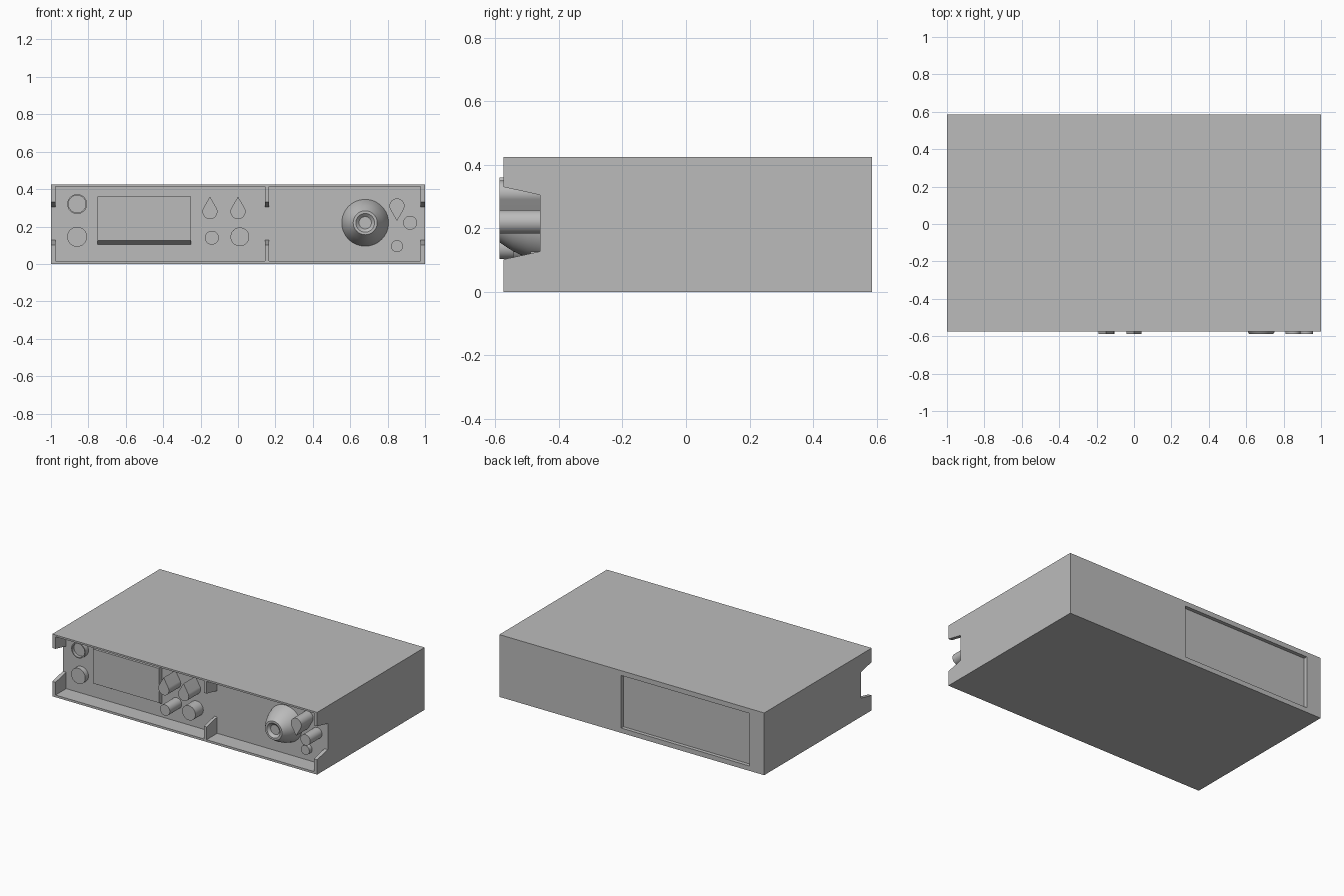
import bpy, bmesh, math
from mathutils import Vector, Matrix

cube = bpy.data.objects.get("Cube")
if cube:
    bpy.data.objects.remove(cube, do_unlink=True)

FRONT, PANEL, BACK = -0.575, -0.46, 0.585

grey = bpy.data.materials.new("plain grey")
grey.use_nodes = True
grey.diffuse_color = (0.5, 0.5, 0.5, 1)
grey.node_tree.nodes["Principled BSDF"].inputs["Base Color"].default_value = (0.5, 0.5, 0.5, 1)


def finish(name, bm, smooth=False):
    bmesh.ops.recalc_face_normals(bm, faces=bm.faces)
    mesh = bpy.data.meshes.new(name)
    bm.to_mesh(mesh)
    bm.free()
    mesh.materials.append(grey)
    obj = bpy.data.objects.new(name, mesh)
    bpy.context.collection.objects.link(obj)
    if smooth:
        bpy.ops.object.select_all(action="DESELECT")
        obj.select_set(True)
        bpy.context.view_layer.objects.active = obj
        bpy.ops.object.shade_smooth_by_angle(angle=math.radians(30))
    return obj


def prism(name, points, offset, smooth=False):
    """Extrude a flat outline along an offset."""
    bm = bmesh.new()
    face = bm.faces.new([bm.verts.new(p) for p in points])
    moved = bmesh.ops.extrude_face_region(bm, geom=[face])["geom"]
    bmesh.ops.translate(bm, vec=offset, verts=[v for v in moved if isinstance(v, bmesh.types.BMVert)])
    return finish(name, bm, smooth)


def box(name, x0, x1, y0, y1, z0, z1):
    outline = [(x0, y0, z0), (x1, y0, z0), (x1, y0, z1), (x0, y0, z1)]
    return prism(name, outline, (0, y1 - y0, 0))


def turned(name, x, z, profile, segments=48):
    """Revolve (radius, height) points about an axis facing the front."""
    bm = bmesh.new()
    verts = [bm.verts.new((r, PANEL - h, 0)) for r, h in profile]
    edges = [bm.edges.new(pair) for pair in zip(verts, verts[1:])]
    bmesh.ops.spin(bm, geom=verts + edges, cent=(0, 0, 0), axis=(0, 1, 0),
                   angle=math.tau, steps=segments)
    bmesh.ops.remove_doubles(bm, verts=bm.verts, dist=0.0001)
    bmesh.ops.translate(bm, vec=(x, 0, z), verts=bm.verts)
    return finish(name, bm, True)


def drop(name, x, z, direction, height, r=0.04, tip=0.08):
    """Teardrop button with its point up (1) or down (-1)."""
    start = math.acos(r / tip)
    points = [(x, PANEL, z + direction * tip)]
    for i in range(33):
        a = start + (math.tau - 2 * start) * i / 32
        points.append((x + r * math.sin(a), PANEL, z + direction * r * math.cos(a)))
    return prism(name, points, (0, -height, 0), True)


def cut(target, cutter):
    mod = target.modifiers.new("cut", "BOOLEAN")
    mod.operation = "DIFFERENCE"
    mod.solver = "EXACT"
    mod.object = cutter
    cutter.hide_render = True
    bpy.context.view_layer.objects.active = target
    bpy.ops.object.modifier_apply(modifier=mod.name)
    bpy.data.objects.remove(cutter, do_unlink=True)


# Housing with two front bays, a notch through the walls and a rear recess
housing = box("housing", -1, 1, FRONT, BACK, 0, 0.425)
cut(housing, box("left_bay_cutter", -0.975, 0.145, -0.7, PANEL, 0.015, 0.413))
cut(housing, box("right_bay_cutter", 0.165, 0.975, -0.7, PANEL, 0.015, 0.413))
cut(housing, prism("notch_cutter", [(-1.1, PANEL, 0.127), (-1.1, PANEL, 0.305),
                                    (-1.1, -0.69, 0.355), (-1.1, -0.69, 0.077)], (2.2, 0, 0)))
cut(housing, box("rear_recess_cutter", -0.89, 0.08, BACK - 0.025, 0.7, 0.033, 0.392))

# Display block with an undercut lower edge, and the strip below its window
def display_part(name, z_low, z_top, z_root):
    outline = [(-0.75, PANEL, z_root), (-0.75, PANEL, z_top),
               (-0.75, PANEL - 0.035, z_top), (-0.75, PANEL - 0.035, z_low)]
    return prism(name, outline, (0.5, 0, 0))

display_part("display_window", 0.19, 0.36, 0.19)
display_part("display_strip", 0.125, 0.19, 0.105)

# Round buttons: name, x, z, radius, height
for name, x, z, r, h in [
    ("lower_left_button", -0.86, 0.145, 0.053, 0.035),
    ("small_middle_button", -0.14, 0.14, 0.037, 0.128),
    ("large_middle_button", 0.01, 0.145, 0.05, 0.085),
    ("right_button", 0.92, 0.22, 0.037, 0.128),
    ("low_right_button", 0.85, 0.095, 0.032, 0.03),
]:
    turned(name, x, z, [(r, 0), (r, h), (0, h)])

# Button with a raised rim
turned("ringed_button", -0.86, 0.32,
       [(0.053, 0), (0.053, 0.035), (0.046, 0.035), (0.046, 0.015), (0, 0.015)])

# Teardrop buttons
drop("left_drop_button", -0.15, 0.28, 1, 0.128)
drop("middle_drop_button", 0, 0.28, 1, 0.128)
drop("right_drop_button", 0.85, 0.31, -1, 0.128)

# Tapered dial with a dished front
turned("dial", 0.68, 0.22,
       [(0.125, 0), (0.113, 0.04), (0.092, 0.085), (0.064, 0.128), (0.05, 0.128),
        (0.033, 0.112), (0, 0.112)], 64)
